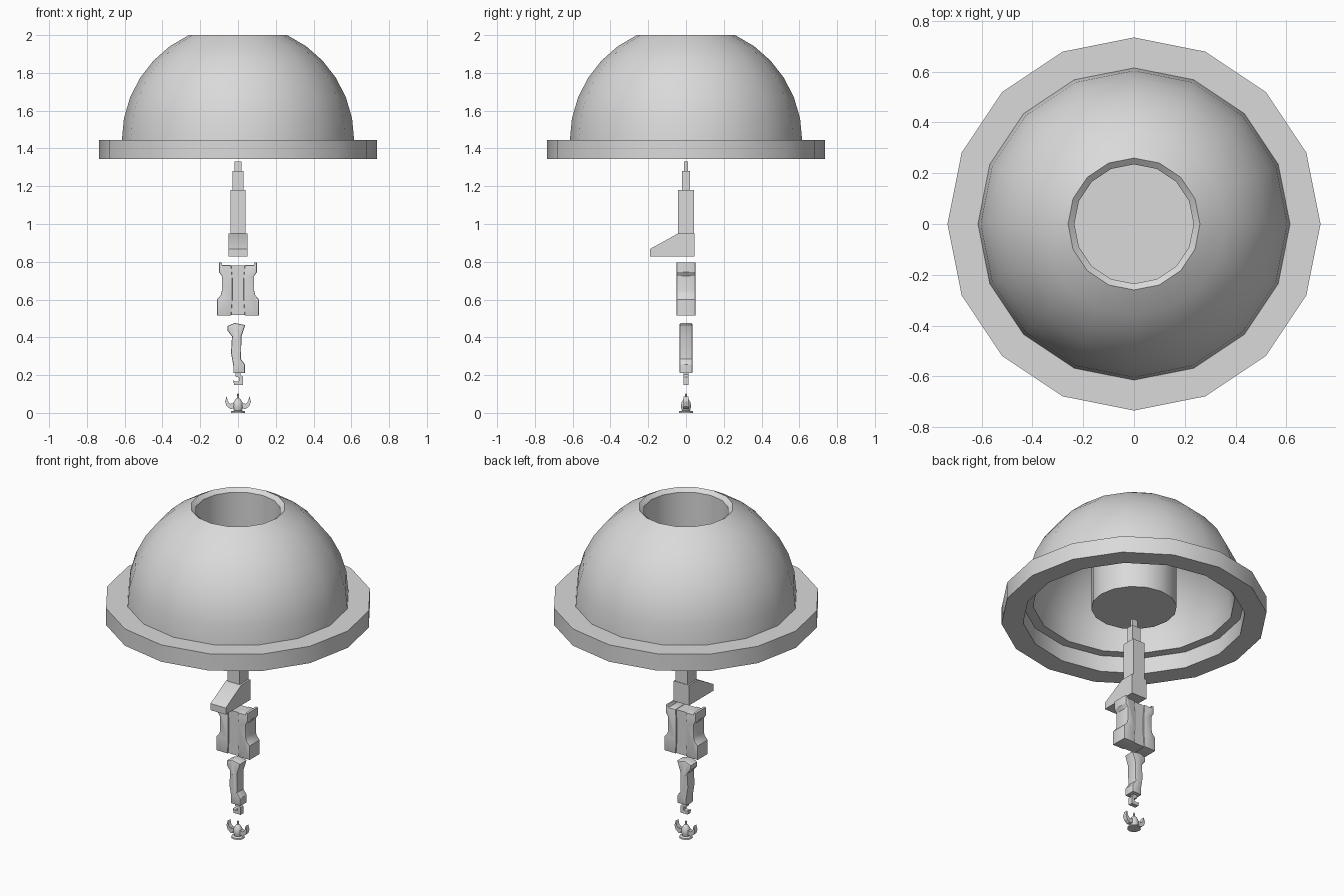
import bpy, bmesh, math
from mathutils import Vector

if "Cube" in bpy.data.objects:
    bpy.data.objects.remove(bpy.data.objects["Cube"])

grey = bpy.data.materials.new("plain_grey")
grey.diffuse_color = (0.7, 0.7, 0.7, 1)
grey.use_nodes = True
grey.node_tree.nodes["Principled BSDF"].inputs["Base Color"].default_value = grey.diffuse_color


def finish(name, bm, angle=30):
    bmesh.ops.remove_doubles(bm, verts=bm.verts, dist=1e-5)
    bmesh.ops.recalc_face_normals(bm, faces=bm.faces)
    me = bpy.data.meshes.new(name)
    bm.to_mesh(me)
    bm.free()
    me.materials.append(grey)
    ob = bpy.data.objects.new(name, me)
    bpy.context.collection.objects.link(ob)
    bpy.ops.object.select_all(action='DESELECT')
    ob.select_set(True)
    bpy.context.view_layer.objects.active = ob
    bpy.ops.object.shade_smooth_by_angle(angle=math.radians(angle))
    return ob


def lathe(name, pts, n=16, closed=False):
    """Revolve (radius, z) points around the z axis."""
    bm = bmesh.new()
    vs = [bm.verts.new((r, 0, z)) for r, z in pts]
    es = [bm.edges.new(p) for p in zip(vs, vs[1:])]
    if closed:
        es.append(bm.edges.new((vs[-1], vs[0])))
    bmesh.ops.spin(bm, geom=vs + es, cent=(0, 0, 0), axis=(0, 0, 1),
                   angle=2 * math.pi, steps=n, use_merge=True)
    return finish(name, bm)


def slab(name, pts, half, side=False, bevel=0):
    """Extrude an outline: (x, z) along y, or (y, z) along x if side."""
    bm = bmesh.new()
    if side:
        vs = [bm.verts.new((-half, a, z)) for a, z in pts]
    else:
        vs = [bm.verts.new((a, -half, z)) for a, z in pts]
    f = bm.faces.new(vs)
    out = bmesh.ops.extrude_face_region(bm, geom=[f], use_keep_orig=True)
    shift = Vector((2 * half, 0, 0)) if side else Vector((0, 2 * half, 0))
    bmesh.ops.translate(bm, vec=shift,
                        verts=[g for g in out['geom'] if isinstance(g, bmesh.types.BMVert)])
    bmesh.ops.recalc_face_normals(bm, faces=bm.faces)
    if bevel:
        caps = [e for e in bm.edges
                if abs(e.verts[0].co.y - e.verts[1].co.y) < 1e-6]
        bmesh.ops.bevel(bm, geom=caps, offset=bevel, segments=2, profile=0.5,
                        affect='EDGES', clamp_overlap=True)
    return finish(name, bm)


def box(name, hx, hy, z0, z1):
    return slab(name, [(-hx, z0), (hx, z0), (hx, z1), (-hx, z1)], hy)


def arc(r, zc, a0, a1, n):
    return [(r * math.cos(a0 + (a1 - a0) * i / n), zc + r * math.sin(a0 + (a1 - a0) * i / n))
            for i in range(n + 1)]


# Brim ring
lathe("brim", [(0.615, 1.343), (0.735, 1.343), (0.735, 1.445), (0.615, 1.445)], closed=True)

# Hollow dome with a sunken cup in its open top
outer = arc(0.615, 1.443, 0, math.acos(0.26 / 0.615), 6)
inner = arc(0.56, 1.443, 0, math.acos(0.237 / 0.56), 6)
lathe("dome", [(0, 1.42), (0.235, 1.42), (0.235, 1.98)] + outer[::-1]
      + inner + [(0.237, 1.41), (0, 1.41)])

# Stepped mast and wedge-shaped block
box("mast_tip", 0.018, 0.010, 1.28, 1.33)
box("mast_neck", 0.029, 0.021, 1.18, 1.28)
box("mast_shaft", 0.040, 0.042, 0.95, 1.18)
slab("wedge_block", [(0.045, 0.828), (0.045, 0.95), (-0.042, 0.95), (-0.19, 0.868),
                     (-0.19, 0.828)], 0.051, side=True)

# Torso: waisted side plates around a slightly sunken centre panel
plate = [(0.036, 0.515), (0.111, 0.515), (0.111, 0.60), (0.092, 0.622), (0.086, 0.645),
         (0.086, 0.725), (0.10, 0.745), (0.10, 0.795), (0.088, 0.797),
         (0.083, 0.782), (0.036, 0.782), (0.030, 0.71), (0.030, 0.60)]
for side, s in (("left", -1), ("right", 1)):
    slab("torso_plate_" + side, [(s * x, z) for x, z in plate], 0.05, bevel=0.004)
panel = [(0.037, 0.517), (0.031, 0.60), (0.031, 0.71), (0.037, 0.78)]
slab("torso_panel", panel + [(-x, z) for x, z in panel[::-1]], 0.043)

# Leg with rounded edges and a raised strip
slab("leg", [(-0.055, 0.46), (-0.018, 0.476), (0.038, 0.465), (0.018, 0.405), (0.016, 0.285),
             (0.037, 0.255), (0.037, 0.21), (-0.025, 0.21), (-0.025, 0.25), (-0.037, 0.32),
             (-0.032, 0.405), (-0.055, 0.435)], 0.034, bevel=0.007)
slab("leg_strip", [(-0.025, 0.285), (-0.005, 0.285), (-0.005, 0.39), (-0.025, 0.39)], 0.0345)

# Hook under the leg
slab("hook", [(-0.012, 0.215), (0.014, 0.215), (0.014, 0.202), (0.027, 0.19), (0.027, 0.147),
              (-0.02, 0.147), (-0.026, 0.172), (-0.012, 0.165), (0.006, 0.168), (0.006, 0.187),
              (-0.012, 0.192)], 0.013)

# Foot: base, bulb, spike and two curved horns
lathe("foot_base", [(0, 0), (0.038, 0), (0.036, 0.008), (0.022, 0.012), (0, 0.012)], 12)
lathe("foot_bulb", [(0, 0.01), (0.02, 0.01), (0.027, 0.03), (0.024, 0.055), (0.013, 0.072),
                    (0.006, 0.078), (0.004, 0.10), (0, 0.102)], 12)
horn = [(0.015, 0.025), (0.04, 0.02), (0.06, 0.036), (0.068, 0.06), (0.06, 0.088),
        (0.054, 0.062), (0.042, 0.048), (0.015, 0.052)]
for side, s in (("left", -1), ("right", 1)):
    slab("foot_horn_" + side, [(s * x, z) for x, z in horn], 0.013)
